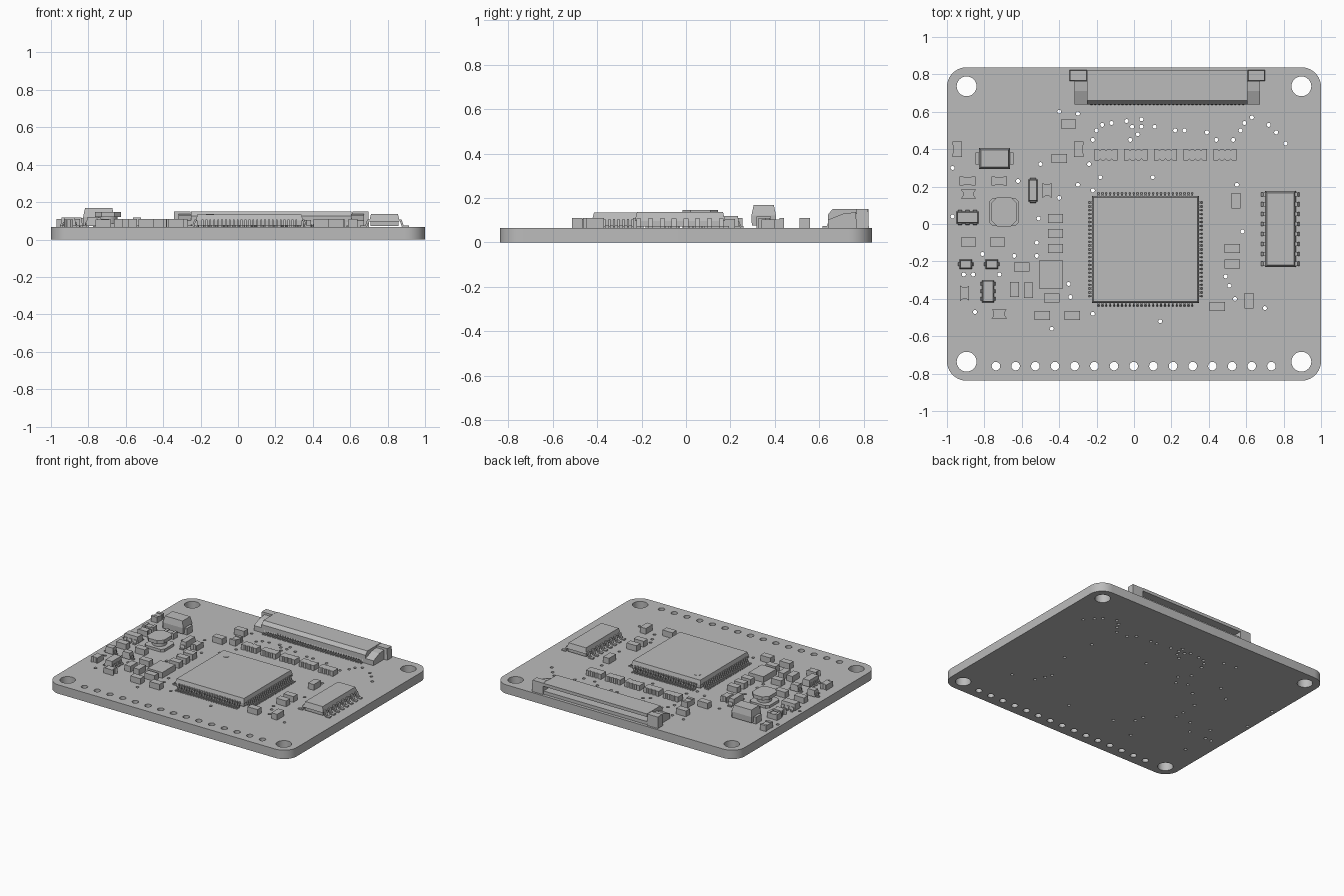
import bpy, bmesh, math
from mathutils import Matrix, Vector

cube = bpy.data.objects.get("Cube")
if cube:
    bpy.data.objects.remove(cube, do_unlink=True)

TOP = 0.066          # height of the board surface
GREY = (0.5, 0.5, 0.5, 1)
grey = bpy.data.materials.new("plain_grey")
grey.use_nodes = True
grey.diffuse_color = GREY
grey.node_tree.nodes["Principled BSDF"].inputs["Base Color"].default_value = GREY


def add_object(name, mesh):
    obj = bpy.data.objects.new(name, mesh)
    mesh.materials.clear()
    mesh.materials.append(grey)
    bpy.context.collection.objects.link(obj)
    return obj


def finish(name, bm):
    bmesh.ops.recalc_face_normals(bm, faces=bm.faces)
    mesh = bpy.data.meshes.new(name)
    bm.to_mesh(mesh)
    bm.free()
    return add_object(name, mesh)


def place(x, y, angle=0):
    return Matrix.Translation((x, y, TOP)) @ Matrix.Rotation(math.radians(angle), 4, "Z")


def extrude(bm, points, direction, matrix):
    """Solid made by pushing a flat outline along a direction."""
    face = bm.faces.new([bm.verts.new(matrix @ Vector(p)) for p in points])
    result = bmesh.ops.extrude_face_region(bm, geom=[face])
    verts = [g for g in result["geom"] if isinstance(g, bmesh.types.BMVert)]
    bmesh.ops.translate(bm, verts=verts, vec=matrix.to_3x3() @ Vector(direction))


def prism(bm, profile, width, matrix):
    """Profile in local x and z, extruded across local y."""
    extrude(bm, [(x, -width / 2, z) for x, z in profile], (0, width, 0), matrix)


def block(bm, matrix, size, z0, z1, taper=0, offset=(0, 0)):
    """Box from z0 to z1 above the board, with its top drawn in by taper."""
    corners = [(-1, -1), (1, -1), (1, 1), (-1, 1)]
    rings = []
    for z, inset in ((z0, 0), (z1, taper)):
        rings.append([bm.verts.new(matrix @ Vector((
            offset[0] + sx * (size[0] / 2 - inset),
            offset[1] + sy * (size[1] / 2 - inset), z))) for sx, sy in corners])
    low, high = rings
    bm.faces.new(low[::-1])
    bm.faces.new(high)
    for i in range(4):
        j = (i + 1) % 4
        bm.faces.new((low[i], low[j], high[j], high[i]))


def lead_row(bm, matrix, start, length, height, count, pitch, width, t=0.008):
    """Row of bent leads reaching outward along local x."""
    bend = [(0, height), (0.35, height), (0.55, t), (1, t),
            (1, 0), (0.4, 0), (0.2, height - t), (0, height - t)]
    profile = [(start + u * length, z) for u, z in bend]
    for i in range(count):
        shift = Matrix.Translation((0, (i - (count - 1) / 2) * pitch, 0))
        prism(bm, profile, width, matrix @ shift)


def circle(x, y, r, n):
    return [(x + r * math.cos(math.tau * i / n), y + r * math.sin(math.tau * i / n))
            for i in range(n)]


# Board: filled outline with mounting holes, pin holes and vias
def board_outline(hx, hy, r, steps=10):
    points = []
    for k, (sx, sy) in enumerate(((1, 1), (-1, 1), (-1, -1), (1, -1))):
        for i in range(steps + 1):
            a = math.pi / 2 * (k + i / steps)
            points.append((sx * (hx - r) + r * math.cos(a), sy * (hy - r) + r * math.sin(a)))
    return points


vias = [
    (-.4, .6), (-.3, .59), (-.2, .5), (-.22, .45), (-.17, .53), (-.12, .54), (-.04, .55),
    (-.01, .52), (.04, .56), (.04, .52), (.02, .48), (-.02, .45), (.11, .52), (.22, .5),
    (.27, .5), (.39, .49), (.44, .45), (.53, .45), (.57, .5), (.59, .54), (.63, .57),
    (.72, .53), (.76, .49), (.81, .43), (-.24, .32), (-.18, .25), (.1, .25), (-.3, .21),
    (-.22, .18), (-.5, .32), (-.62, .23), (-.97, .3), (-.4, .14), (-.51, .03), (-.52, -.1),
    (-.52, -.17), (-.64, -.17), (-.81, -.16), (-.72, -.27), (-.91, -.27), (-.86, -.27),
    (-.97, .04), (-.85, -.47), (-.35, -.32), (-.34, -.39), (-.22, -.48), (-.44, -.56),
    (.14, -.52), (.7, -.45), (.54, -.4), (.51, -.33), (.49, -.28), (.58, -.04), (.55, .21)]
loops = [board_outline(1, 0.838, 0.105)]
loops += [circle(sx * 0.895, sy * 0.736, 0.053, 32) for sx in (-1, 1) for sy in (-1, 1)]
loops += [circle(-0.738 + i * 0.1052, -0.76, 0.023, 16) for i in range(15)]
loops += [circle(x, y, 0.011, 10) for x, y in vias]

curve = bpy.data.curves.new("board_outline", "CURVE")
curve.dimensions = "2D"
curve.fill_mode = "BOTH"
curve.extrude = TOP / 2
for loop in loops:
    spline = curve.splines.new("POLY")
    spline.points.add(len(loop) - 1)
    for point, (x, y) in zip(spline.points, loop):
        point.co = (x, y, 0, 1)
    spline.use_cyclic_u = True
helper = bpy.data.objects.new("board_outline", curve)
bpy.context.collection.objects.link(helper)
bpy.context.view_layer.update()
flat = bpy.data.meshes.new_from_object(helper.evaluated_get(bpy.context.evaluated_depsgraph_get()))
bpy.data.objects.remove(helper, do_unlink=True)
bm = bmesh.new()
bm.from_mesh(flat)
bmesh.ops.translate(bm, verts=bm.verts, vec=(0, 0, TOP / 2))
bmesh.ops.remove_doubles(bm, verts=bm.verts, dist=0.0001)
board = finish("board", bm)
bpy.ops.object.select_all(action="DESELECT")
board.select_set(True)
bpy.context.view_layer.objects.active = board
bpy.ops.object.shade_smooth_by_angle(angle=math.radians(40))

# Large square chip with leads on four sides
spot = (0.061, -0.136)
bm = bmesh.new()
block(bm, place(*spot), (0.573, 0.573), 0.035, 0.068, 0.008)
block(bm, place(*spot), (0.56, 0.56), 0.008, 0.035)
extrude(bm, [(x, y, 0.068) for x, y in circle(-0.21, 0.21, 0.022, 20)], (0, 0, 0.002), place(*spot))
finish("square_chip_body", bm)
bm = bmesh.new()
for side in range(4):
    lead_row(bm, place(*spot, side * 90), 0.275, 0.055, 0.04, 25, 0.0209, 0.009)
finish("square_chip_leads", bm)

# Long chip with leads on two sides
spot = (0.783, -0.027)
bm = bmesh.new()
block(bm, place(*spot), (0.164, 0.407), 0.03, 0.071, 0.01)
block(bm, place(*spot), (0.15, 0.39), 0.006, 0.03)
finish("long_chip_body", bm)
bm = bmesh.new()
for angle in (0, 180):
    lead_row(bm, place(*spot, angle), 0.07, 0.06, 0.042, 8, 0.053, 0.022)
finish("long_chip_leads", bm)

# Ribbon cable connector: slotted body, end latches, contact row
spot = place(0.178, 0.73, 90)       # local x points to the back
bm = bmesh.new()
prism(bm, [(-0.09, 0.015), (-0.09, 0.06), (-0.07, 0.085), (0.092, 0.085), (0.092, 0.062),
           (-0.02, 0.062), (-0.02, 0.024), (0.085, 0.024), (0.085, 0), (-0.07, 0)], 0.86, spot)
finish("connector_body", bm)
bm = bmesh.new()
for side in (-1, 1):
    block(bm, spot, (0.058, 0.092), 0, 0.084, 0.003, (0.064, side * 0.476))
    block(bm, spot, (0.07, 0.035), 0, 0.05, 0, (-0.055, side * 0.41))
    prism(bm, [(-0.09, 0), (-0.09, 0.036), (-0.02, 0.064), (0.035, 0.07), (0.035, 0)],
          0.066, spot @ Matrix.Translation((0, side * 0.462, 0)))
finish("connector_latches", bm)
bm = bmesh.new()
lead_row(bm, spot @ Matrix.Rotation(math.pi, 4, "Z"), 0.07, 0.045, 0.045, 40, 0.0208, 0.009)
finish("connector_contacts", bm)

# Plain chip parts: flat blocks lying along x or along y
along_x = [(-.35, .535), (-.4, .35), (-.42, .03), (-.42, -.05), (-.42, -.13), (-.44, -.395),
           (-.49, -.49), (-.33, -.49), (-.6, -.23), (-.885, -.095), (-.73, -.095),
           (.525, -.13), (.525, -.215), (.445, -.44)]
along_y = [(.615, -.41), (.545, .125), (-.64, -.35), (-.565, -.355)]
bm = bmesh.new()
for spots, angle in ((along_x, 0), (along_y, 90)):
    for x, y in spots:
        block(bm, place(x, y, angle), (0.082, 0.048), 0, 0.043)
block(bm, place(-0.445, -0.27), (0.123, 0.155), 0, 0.043)
finish("small_blocks", bm)

# Small parts with hollowed ends
bm = bmesh.new()
for x, y, angle in ((-.885, .16, 0), (-.72, -.48, 0), (-.465, .18, 90), (-.905, -.37, 90)):
    half = [(0.041, -0.024), (0.03, -0.01), (0.03, 0.01), (0.041, 0.024)]
    outline = half + [(-u, -v) for u, v in half]
    extrude(bm, [(u, v, 0) for u, v in outline], (0, 0, 0.04), place(x, y, angle))
finish("hollow_end_blocks", bm)

# Row of notched arrays
bm = bmesh.new()
for i in range(5):
    side = [(-0.062, -0.03)]
    for c in (-0.031, 0, 0.031):
        side += [(c - 0.008, -0.03), (c, -0.022), (c + 0.008, -0.03)]
    side.append((0.062, -0.03))
    outline = side + [(-u, -v) for u, v in side]
    extrude(bm, [(u, v, 0) for u, v in outline], (0, 0, 0.038), place(-0.15 + i * 0.159, 0.37))
finish("notched_arrays", bm)

# Capped parts: low middle with a taller end
bm = bmesh.new()
for x, y, angle in ((-.945, .4, 90), (-.295, .4, 90), (-.89, .23, 0), (-.72, .23, 0)):
    block(bm, place(x, y, angle), (0.082, 0.044), 0, 0.038)
    for side in (-1, 1):
        block(bm, place(x, y, angle), (0.02, 0.05), 0, 0.043, 0, (side * 0.032, 0))
finish("capped_blocks", bm)

# Small leaded packages: x, y, angle, size across leads, size along, rows, lead width
packages = [(-.89, .035, 90, .064, .118, 3, .02), (-.78, -.36, 0, .064, .118, 3, .02),
            (-.9, -.215, 0, .066, .05, 1, .018), (-.76, -.215, 0, .066, .05, 1, .018),
            (-.54, .18, 90, .118, .05, 1, .03)]
bm = bmesh.new()
for x, y, angle, across, along, count, width in packages:
    block(bm, place(x, y, angle), (across, along), 0.006, 0.052, 0.005)
    for turn in (0, 180):
        lead_row(bm, place(x, y, angle + turn), across / 2 - 0.006, 0.025, 0.028, count, 0.04, width)
finish("small_leaded_packages", bm)

# Tall diode with folded end tabs
spot = place(-0.745, 0.35)
bm = bmesh.new()
block(bm, spot, (0.162, 0.107), 0.01, 0.055, -0.002)
block(bm, spot, (0.166, 0.111), 0.055, 0.102, 0.01)
for side in (-1, 1):
    block(bm, spot, (0.03, 0.065), 0, 0.05, 0, (side * 0.087, 0))
finish("tall_diode", bm)

# Power coil: base and cap plates around a round core
spot = place(-0.695, 0.065)
bm = bmesh.new()
for w, d, c, z, h in ((.16, .15, .02, 0, .02), (.14, .16, .035, .055, .026)):
    a, b = w / 2, d / 2
    quarter = [(a, -b + c), (a, b - c), (a - c, b), (-a + c, b)]
    outline = quarter + [(-u, -v) for u, v in quarter]
    extrude(bm, [(u, v, z) for u, v in outline], (0, 0, h), spot)
extrude(bm, [(u, v, 0.02) for u, v in circle(0, 0, 0.05, 24)], (0, 0, 0.035), spot)
finish("power_coil", bm)
